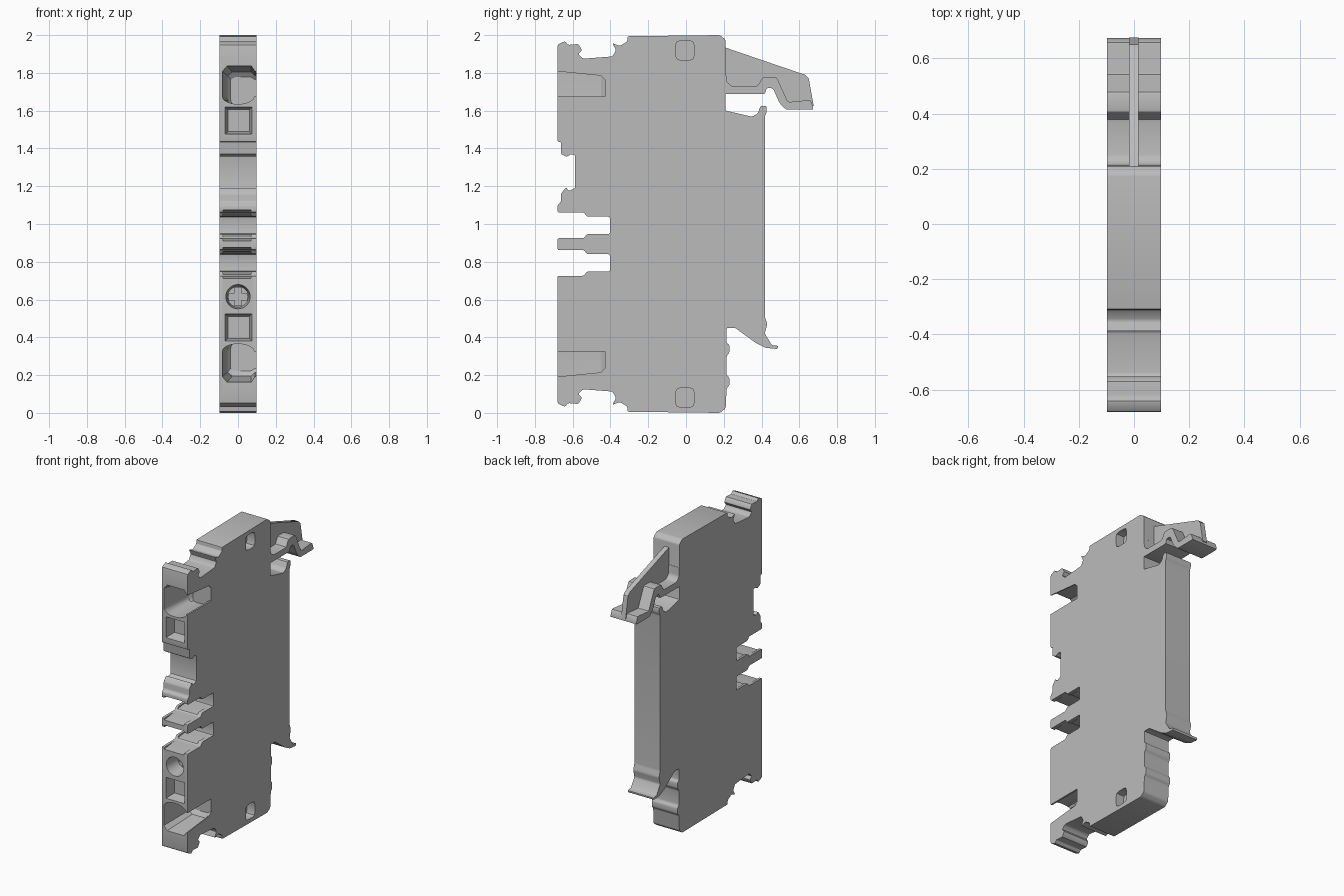
import bpy
import bmesh
import math
from mathutils import Vector

cube = bpy.data.objects.get("Cube")
if cube:
    bpy.data.objects.remove(cube, do_unlink=True)

HALF = 0.097  # half thickness of the housing

grey = bpy.data.materials.new("housing grey")
grey.use_nodes = True
grey.diffuse_color = (0.5, 0.5, 0.5, 1)
grey.node_tree.nodes["Principled BSDF"].inputs["Base Color"].default_value = (0.5, 0.5, 0.5, 1)


def rounded(points, radius):
    """Soften every corner of a closed 2D outline."""
    result = []
    pts = [Vector(p) for p in points]
    for i, p in enumerate(pts):
        to_prev, to_next = pts[i - 1] - p, pts[(i + 1) % len(pts)] - p
        a = p + to_prev.normalized() * min(radius, to_prev.length * 0.4)
        b = p + to_next.normalized() * min(radius, to_next.length * 0.4)
        result += [a, (a + b) / 4 + p / 2, b]
    return result


def loft(name, sections):
    """Closed solid through matching 3D sections."""
    bm = bmesh.new()
    rings = [[bm.verts.new(p) for p in s] for s in sections]
    for r, s in zip(rings, rings[1:]):
        for i in range(len(r)):
            bm.faces.new((r[i - 1], r[i], s[i], s[i - 1]))
    bm.faces.new(rings[0])
    bm.faces.new(rings[-1])
    bmesh.ops.recalc_face_normals(bm, faces=bm.faces)
    mesh = bpy.data.meshes.new(name)
    bm.to_mesh(mesh)
    bm.free()
    mesh.materials.append(grey)
    obj = bpy.data.objects.new(name, mesh)
    bpy.context.collection.objects.link(obj)
    return obj


def slab(name, outline, x0, x1):
    """Side outline (y, z) extruded across the thickness."""
    return loft(name, [[(x, y, z) for y, z in outline] for x in (x0, x1)])


def select(obj):
    bpy.ops.object.select_all(action="DESELECT")
    obj.select_set(True)
    bpy.context.view_layer.objects.active = obj


def carve(obj, cutter):
    cutter.hide_render = True
    mod = obj.modifiers.new("cut", "BOOLEAN")
    mod.operation, mod.solver, mod.object = "DIFFERENCE", "EXACT", cutter
    select(obj)
    bpy.ops.object.modifier_apply(modifier=mod.name)
    bpy.data.objects.remove(cutter, do_unlink=True)


def flip(points):
    """Mirror an outline top to bottom."""
    return [(a, 2 - b) for a, b in reversed(points)]


def rect(x0, x1, z0, z1):
    return [(x0, z0), (x1, z0), (x1, z1), (x0, z1)]


# Housing outline: marker groove and shoulder, shared by top and bottom
crest = [(-.68, 1.95), (-.64, 1.968), (-.625, 1.948), (-.57, 1.953), (-.55, 1.92),
         (-.57, 1.9), (-.545, 1.875), (-.39, 1.887), (-.37, 1.92), (-.39, 1.957),
         (-.35, 1.943), (-.31, 1.967), (-.31, 1.994), (.18, 2), (.21, 1.975)]
# Rail side, from top to bottom
rail_side = [(.21, 1.6), (.35, 1.568), (.38, 1.585), (.395, 1.625), (.427, 1.625),
             (.427, 1.59), (.417, 1.57), (.417, .51), (.43, .47), (.417, .42),
             (.455, .358), (.49, .355), (.485, .338), (.42, .345), (.37, .37),
             (.26, .45), (.215, .45), (.215, .37), (.23, .36), (.23, .32), (.215, .3),
             (.215, .2), (.23, .185), (.23, .145), (.215, .13)]


def bridge_slot(z):
    """Stepped jumper slot, from bottom to top."""
    half = [(-.68, .068), (-.54, .068), (-.525, .046), (-.403, .046)]
    return [(y, z - h) for y, h in half] + [(y, z + h) for y, h in reversed(half)]


slots = (.794, .993)
front_side = bridge_slot(slots[0]) + bridge_slot(slots[1]) + [
    (-.68, 1.1), (-.662, 1.115), (-.662, 1.16), (-.635, 1.195), (-.62, 1.175),
    (-.587, 1.19), (-.587, 1.365), (-.61, 1.37), (-.63, 1.355), (-.662, 1.37),
    (-.662, 1.435), (-.68, 1.435)]

housing = slab("housing", rounded(crest + rail_side + flip(crest) + front_side, .008), -HALF, HALF)


# Wire funnels, open to one side, narrowing inward
def funnel(y, shrink, drop):
    left = -.085 + shrink
    arc = [(.085 * math.cos(a), 1.675 - .04 * math.sin(a))
           for a in [math.pi * i / 12 for i in range(1, 12)]]
    arc = [(max(x, left + .002 * i), z) for i, (x, z) in enumerate(reversed(arc))]
    sec = [(left, 1.81 - drop), (left + .025, 1.84 - drop * 1.4), (.07, 1.84 - drop * 1.4),
           (.09, 1.81 - drop), (.12, 1.81 - drop), (.12, 1.675), (.085, 1.675)]
    return y, sec + arc[::-1] + [(left, 1.68)]


def place(y, sec):
    return [(x, y, z) for x, z in sec]


funnel_sections = [funnel(-.7, 0, 0), funnel(-.45, .03, .025), funnel(-.43, .045, .045)]
for mirrored in (False, True):
    side = flip if mirrored else list
    carve(housing, loft("funnel_cutter", [place(y, side(s)) for y, s in funnel_sections]))
    # Test pocket beside each funnel
    carve(housing, loft("pocket_cutter", [
        place(-.7, side(rect(-.072, .078, 1.472, 1.622))),
        place(-.61, side(rect(-.052, .06, 1.49, 1.605)))]))
    # Blind square recess on the open flank
    recess = rounded(rect(-.055, .043, 1.868, 1.97), .025)
    carve(housing, slab("recess_cutter", side(recess), HALF - .06, HALF + .05))

# Tapered contact channels in the jumper slots
for z in slots:
    carve(housing, loft("channel_cutter", [
        place(-.7, rect(-.08, .07, z - .085, z + .085)),
        place(-.415, rect(-.08, .07, z - .044, z + .044))]))


# Screw well with a cross recess at its bottom
def circle(radius):
    return [(radius * math.cos(math.tau * i / 32), .615 + radius * math.sin(math.tau * i / 32))
            for i in range(32)]


carve(housing, loft("well_cutter", [place(-.7, circle(.066)), place(-.57, circle(.055))]))
for w, h in ((.047, .018), (.018, .047)):
    blade = rect(-w, w, .615 - h, .615 + h)
    carve(housing, loft("cross_cutter", [place(-.6, blade), place(-.53, blade)]))

# Spring foot that clips over the rail
foot = [(.2, 1.82), (.212, 1.82), (.214, 1.755), (.24, 1.73), (.38, 1.73), (.405, 1.777),
        (.48, 1.777), (.54, 1.645), (.66, 1.657), (.677, 1.605), (.53, 1.605), (.495, 1.64),
        (.46, 1.72), (.425, 1.72), (.42, 1.688), (.2, 1.688)]
rail_foot = slab("rail_foot", rounded(foot, .012), -HALF, HALF)

# Thin stiffening web above the foot
web = [(.2, 1.937), (.22, 1.93), (.63, 1.79), (.65, 1.77), (.676, 1.625), (.54, 1.625),
       (.475, 1.75), (.415, 1.75), (.385, 1.71), (.2, 1.71)]
foot_web = slab("foot_web", web, -.018, .016)

for part in (housing, rail_foot, foot_web):
    select(part)
    bpy.ops.object.shade_smooth_by_angle(angle=math.radians(30))
